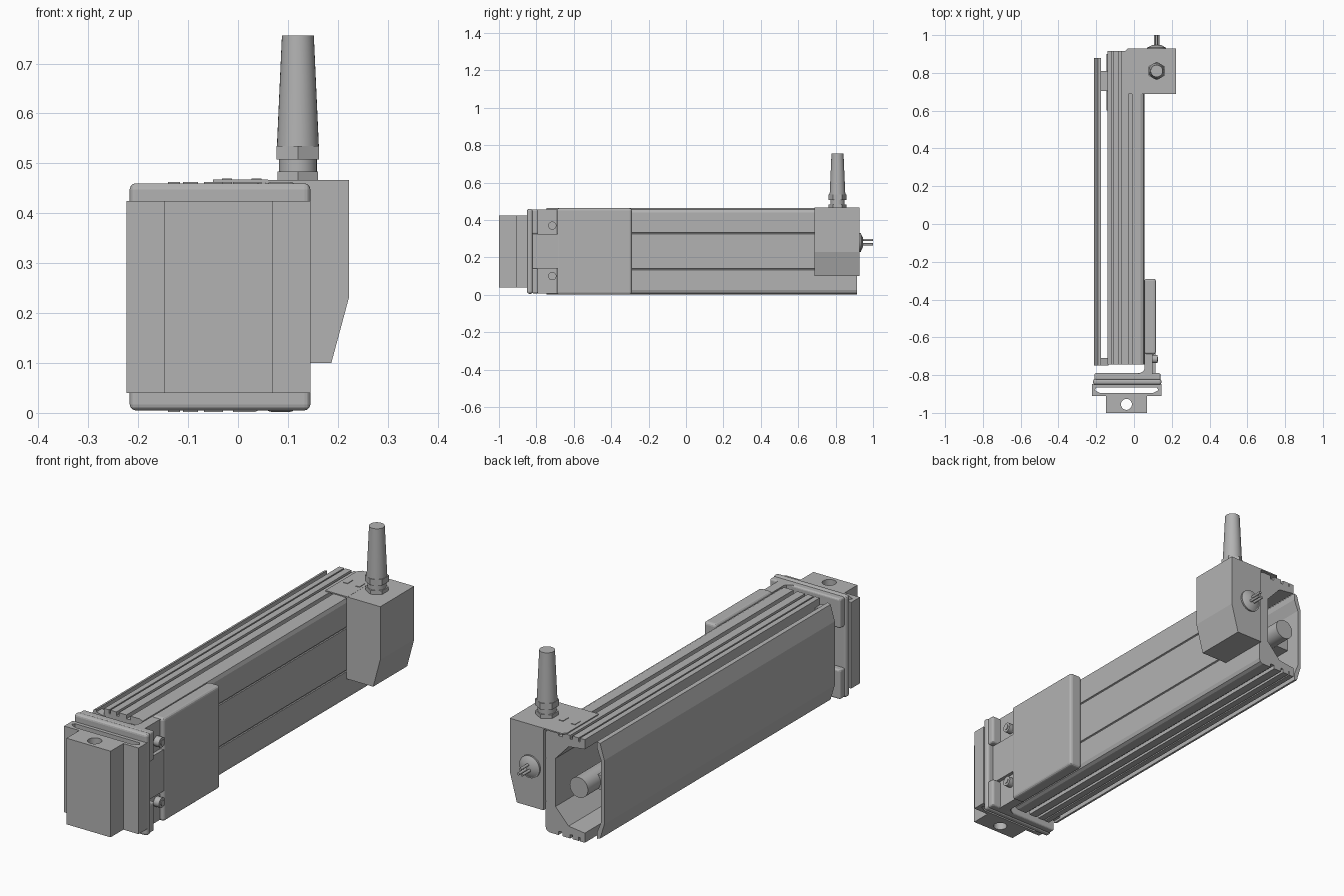
import bpy, bmesh, math
from mathutils import Matrix, Vector

cube = bpy.data.objects.get("Cube")
if cube:
    bpy.data.objects.remove(cube, do_unlink=True)

MID = 0.2325  # height of the mirror plane

grey = bpy.data.materials.new("machine grey")
grey.use_nodes = True
grey.diffuse_color = (0.45, 0.45, 0.45, 1)
grey.node_tree.nodes["Principled BSDF"].inputs["Base Color"].default_value = (0.45, 0.45, 0.45, 1)


def finish(name, bm):
    bmesh.ops.recalc_face_normals(bm, faces=bm.faces[:])
    mesh = bpy.data.meshes.new(name)
    bm.to_mesh(mesh)
    bm.free()
    mesh.materials.append(grey)
    ob = bpy.data.objects.new(name, mesh)
    bpy.context.collection.objects.link(ob)
    return ob


def prism(name, pts, axis, a, b):
    """Extrude a 2D profile along an axis; the profile uses the other two axes in order."""
    bm = bmesh.new()
    place = {"X": lambda p: (a, p[0], p[1]), "Y": lambda p: (p[0], a, p[1]), "Z": lambda p: (p[0], p[1], a)}
    face = bm.faces.new([bm.verts.new(place[axis](p)) for p in pts])
    step = Vector([(b - a) * (axis == k) for k in "XYZ"])
    new = bmesh.ops.extrude_face_region(bm, geom=[face])["geom"]
    bmesh.ops.translate(bm, vec=step, verts=[v for v in new if isinstance(v, bmesh.types.BMVert)])
    return finish(name, bm)


def box(name, x, y, z, bevel=0):
    ob = prism(name, [(x[0], y[0]), (x[1], y[0]), (x[1], y[1]), (x[0], y[1])], "Z", *z)
    if bevel:
        mod = ob.modifiers.new("bevel", "BEVEL")
        mod.width, mod.segments = bevel, 3
    return ob


def cone(name, pos, axis, length, r1, r2, sides=32):
    """Cylinder or cone that starts at pos and runs along an axis."""
    bm = bmesh.new()
    bmesh.ops.create_cone(bm, cap_ends=True, segments=sides, radius1=r1, radius2=r2, depth=length,
                          matrix=Matrix.Translation((0, 0, length / 2)))
    turn = Vector((0, 0, 1)).rotation_difference(Vector([axis == k for k in "XYZ"])).to_matrix().to_4x4()
    bm.transform(Matrix.Translation(pos) @ turn)
    ob = finish(name, bm)
    if sides > 8:
        bpy.ops.object.select_all(action="DESELECT")
        bpy.context.view_layer.objects.active = ob
        ob.select_set(True)
        bpy.ops.object.shade_smooth_by_angle(angle=math.radians(40))
    return ob


def mirrored(half):
    """Complete a profile by reflecting it about the middle height."""
    return half + [(x, 2 * MID - z) for x, z in reversed(half)]


def cut(ob, cutter):
    mod = ob.modifiers.new("cut", "BOOLEAN")
    mod.operation, mod.solver, mod.object = "DIFFERENCE", "EXACT", cutter
    bpy.context.view_layer.objects.active = ob
    bpy.ops.object.modifier_apply(modifier=mod.name)
    bpy.data.objects.remove(cutter, do_unlink=True)


# Main channel with grooved outer faces, open towards -x
half = [(0.055, 0.325), (0.051, 0.327), (0.051, 0.331), (0.055, 0.333), (0.055, 0.44), (0.049, 0.456), (0.035, 0.463)]
for right, left in ((-0.01, -0.03), (-0.068, -0.08), (-0.11, -0.116)):
    half += [(right, 0.463), (right, 0.446), (left, 0.446), (left, 0.463)]
half += [(-0.14, 0.463), (-0.14, 0.42), (-0.06, 0.41), (0.005, 0.34)]
prism("main_channel", mirrored(half), "Y", -0.745, 0.915)

# Curved cover strip on the open side
prism("cover_strip", mirrored([(-0.195, 0.37), (-0.175, 0.42), (-0.175, 0.45), (-0.19, 0.445), (-0.211, 0.375)]),
      "Y", -0.75, 0.878)
prism("cover_end", mirrored([(-0.135, 0.43), (-0.175, 0.44), (-0.208, 0.375)]), "Y", -0.75, -0.71)
box("cover_link", (-0.2, -0.1), (0.705, 0.81), (0.2, 0.265))
cone("drive_rod", (-0.1, 0.6, MID), "Y", 0.3, 0.045, 0.045)

# Front flange: full plate with thicker upper and lower bands
box("flange_plate", (-0.217, 0.145), (-0.85, -0.82), (0.005, 0.46), 0.012)
for label, z in (("lower", (0.008, 0.14)), ("upper", (0.325, 0.457))):
    box(f"{label}_flange_band", (-0.21, 0.14), (-0.825, -0.79), z, 0.008)
    box(f"{label}_bracket_web", (0.055, 0.098), (-0.8, -0.68), z)
    zc = 0.1 if label == "lower" else 0.37
    cone(f"{label}_screw", (0.09, -0.715, zc), "X", 0.035, 0.022, 0.022, 24)
    cone(f"{label}_screw_socket", (0.12, -0.715, zc), "X", 0.008, 0.012, 0.012, 6)

# Fillet pieces joining the bracket to the flange
for z in ((0.008, 0.14), (0.325, 0.457)):
    prism("bracket_fillet", [(0.02, -0.795), (0.06, -0.795), (0.06, -0.755), (0.05, -0.78)], "Z", *z)

# Side bracket with a central tongue
box("side_bracket", (0.055, 0.116), (-0.69, -0.29), (0.002, 0.463), 0.012)
box("bracket_tongue", (0.06, 0.114), (-0.825, -0.68), (0.14, 0.325))

# Slotted front plate and mounting block with a vertical bore
plate = box("slotted_plate", (-0.223, 0.145), (-0.91, -0.848), (0.04, 0.425))
cut(plate, prism("slot_cutter", [(-0.207, -0.88), (-0.18, -0.895), (0.1, -0.895), (0.13, -0.88), (0.12, -0.866),
                                 (-0.2, -0.866)], "Z", -0.1, 0.6))
block = box("mounting_block", (-0.148, 0.07), (-1.0, -0.909), (0.04, 0.425))
cut(block, cone("bore_cutter", (-0.04, -0.955, -0.1), "Z", 0.7, 0.029, 0.029))

# Gearbox housing and its top plate
prism("housing", [(0.055, 0.1), (0.187, 0.1), (0.222, 0.23), (0.222, 0.467), (0.055, 0.467)], "Y", 0.688, 0.928)
prism("housing_top_plate", [(-0.05, 0.688), (0.06, 0.688), (0.06, 0.928), (-0.035, 0.928), (-0.05, 0.91)],
      "Z", 0.462, 0.4675)
for x in (-0.022, 0.037):
    box("plate_key", (x - 0.01, x + 0.01), (0.79, 0.83), (0.46, 0.47))

# Cable gland on top of the housing
GX, GY = 0.12, 0.81
cone("gland_base", (GX, GY, 0.465), "Z", 0.019, 0.047, 0.047, 6)
cone("gland_neck", (GX, GY, 0.484), "Z", 0.025, 0.038, 0.038)
cone("gland_nut", (GX, GY, 0.508), "Z", 0.027, 0.049, 0.049, 6)
cone("gland_sleeve", (GX, GY, 0.535), "Z", 0.221, 0.042, 0.032)

# Rear plug with pins
cone("plug_disc", (GX, 0.925, 0.28), "Y", 0.01, 0.05, 0.05)
cone("plug_dome", (GX, 0.935, 0.28), "Y", 0.012, 0.046, 0.024)
for dx, dz in ((0, 0.013), (-0.009, -0.01), (0.009, -0.01)):
    cone("plug_pin", (GX + dx, 0.94, 0.28 + dz), "Y", 0.06, 0.006, 0.006, 12)
